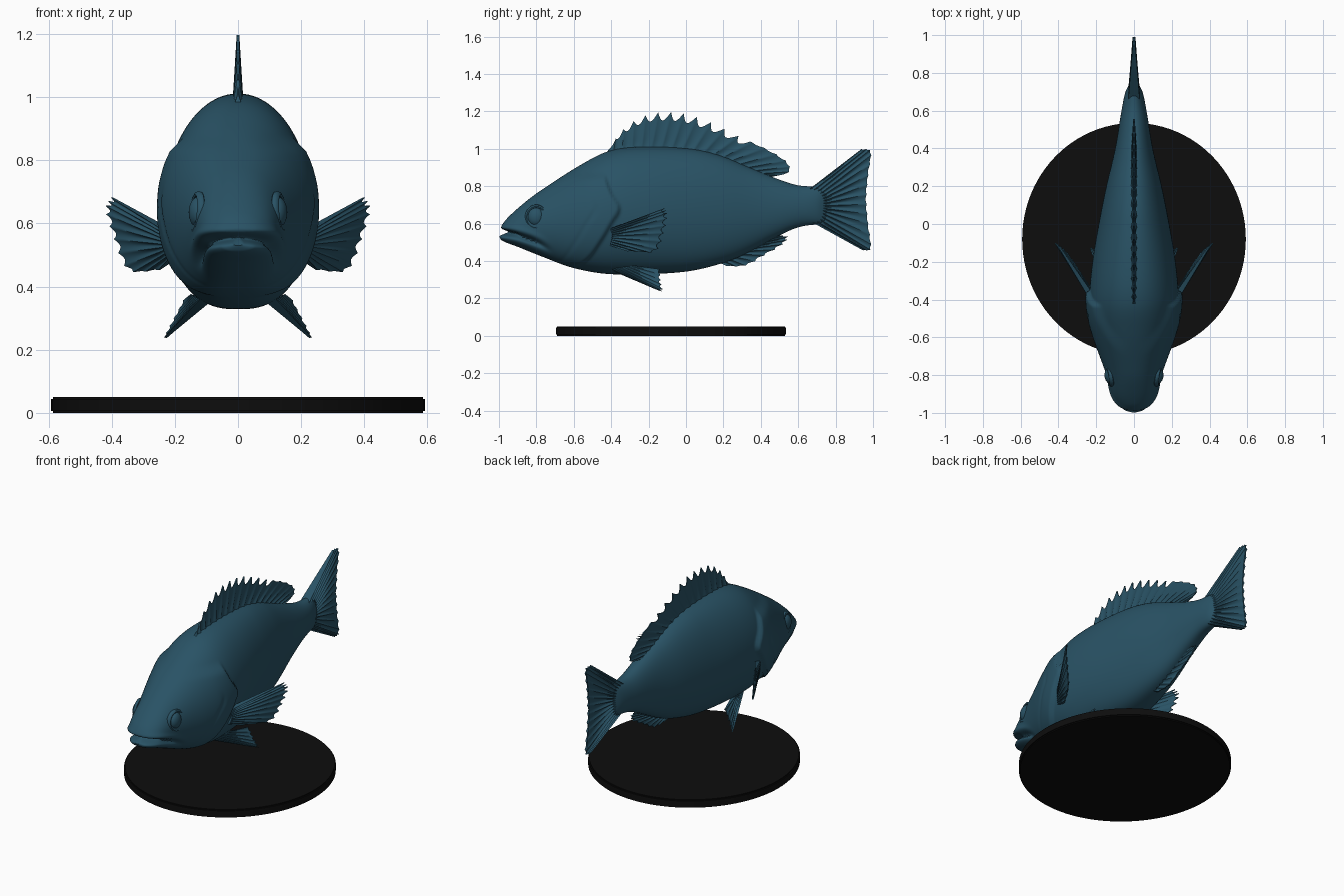
import bpy, bmesh, math
from mathutils import Vector

if "Cube" in bpy.data.objects:
    bpy.data.objects.remove(bpy.data.objects["Cube"], do_unlink=True)


def material(name, rgb):
    m = bpy.data.materials.new(name)
    m.use_nodes = True
    m.diffuse_color = (*rgb, 1)
    bsdf = m.node_tree.nodes["Principled BSDF"]
    bsdf.inputs["Base Color"].default_value = (*rgb, 1)
    bsdf.inputs["Roughness"].default_value = 0.6
    return m


TEAL = material("deep teal", (0.022, 0.085, 0.13))
BLACK = material("black", (0.004, 0.004, 0.004))


def finish(name, bm, mat, angle=40):
    bmesh.ops.recalc_face_normals(bm, faces=bm.faces)
    me = bpy.data.meshes.new(name)
    bm.to_mesh(me)
    bm.free()
    me.materials.append(mat)
    ob = bpy.data.objects.new(name, me)
    bpy.context.collection.objects.link(ob)
    bpy.ops.object.select_all(action='DESELECT')
    ob.select_set(True)
    bpy.context.view_layer.objects.active = ob
    bpy.ops.object.shade_smooth_by_angle(angle=math.radians(angle))
    return ob


def curve(pts, t):
    """Smooth interpolation through (t, value) pairs."""
    if t <= pts[0][0]:
        return pts[0][1]
    if t >= pts[-1][0]:
        return pts[-1][1]
    i = max(k for k in range(len(pts) - 1) if pts[k][0] <= t)

    def slope(k):
        a, b = pts[max(k - 1, 0)], pts[min(k + 1, len(pts) - 1)]
        return (b[1] - a[1]) / (b[0] - a[0])
    (t0, v0), (t1, v1) = pts[i], pts[i + 1]
    d = t1 - t0
    s = (t - t0) / d
    return (v0 * (1 + 2 * s) * (1 - s) ** 2 + v1 * s * s * (3 - 2 * s)
            + d * (slope(i) * s * (1 - s) ** 2 - slope(i + 1) * s * s * (1 - s)))


def ramp(t):
    t = min(max(t, 0), 1)
    return t * t * (3 - 2 * t)


def bump(t):
    return math.exp(-t * t)


def loft(bm, rings):
    """Skin a list of closed rings and cap both ends."""
    vs = [[bm.verts.new(p) for p in ring] for ring in rings]
    n = len(vs[0])
    for a, b in zip(vs, vs[1:]):
        for j in range(n):
            bm.faces.new((a[j], a[(j + 1) % n], b[(j + 1) % n], b[j]))
    bm.faces.new(vs[0])
    bm.faces.new(vs[-1])


# Body profiles along the length
BACK = [(-1, .555), (-.985, .59), (-.95, .635), (-.86, .715), (-.78, .775), (-.57, .91),
        (-.42, .985), (-.25, 1.01), (.02, 1.0), (.18, .965), (.34, .9), (.5, .835),
        (.61, .803), (.75, .8)]
BELLY = [(-1, .53), (-.985, .51), (-.9, .476), (-.76, .42), (-.62, .368), (-.46, .335),
         (-.3, .328), (-.03, .34), (.13, .37), (.29, .425), (.5, .537), (.61, .583), (.75, .6)]
WIDTH = [(-1, .02), (-.985, .055), (-.95, .092), (-.9, .118), (-.8, .145), (-.7, .175),
         (-.6, .203), (-.5, .225), (-.38, .235), (-.2, .22), (0, .187), (.2, .147),
         (.4, .1), (.6, .066), (.7, .045), (.75, .02)]
MOUTH = [(-1, .555), (-.9, .535), (-.8, .5), (-.7, .445)]
GILL = [(.34, -.66), (.4, -.54), (.5, -.46), (.6, -.4), (.68, -.355), (.76, -.4), (.84, -.43)]


def sculpt(x, y, z):
    """Press in the mouth, swell the lips and raise the gill covers."""
    dz = z - curve(MOUTH, y)
    front = ramp((-.7 - y) / .14)
    slit = bump(dz / .014) * front
    lip = (bump((dz - .032) / .018) + bump((dz + .036) / .02)) * front
    cover = ramp((curve(GILL, z) - y) / .022 + .5) * ramp((y + .85) / .4)
    cover *= ramp((.88 - z) / .06) * ramp((z - .34) / .06)
    cheek = bump((y - curve(GILL, z) + .13) / .014) * ramp((.74 - z) / .1)
    side = min(abs(x) / .05, 1) * math.copysign(1, x)
    x += side * (.022 * cover + .008 * lip - .03 * slit - .005 * cheek * cover)
    return Vector((x, y + .05 * slit * ramp((-.85 - y) / .12), z))


bm = bmesh.new()
rings, STEPS, SEG = [], 190, 112
for i in range(STEPS + 1):
    y = -1 + 1.75 * (i / STEPS) ** 1.35
    top, low, w = curve(BACK, y), curve(BELLY, y), curve(WIDTH, y)
    mid = low + .47 * (top - low)
    ring = []
    for j in range(SEG):
        a = 2 * math.pi * (j + .5) / SEG
        c, s = math.cos(a), math.sin(a)
        x = w * math.copysign(abs(c) ** (.95 if s > 0 else .78), c)
        ring.append(sculpt(x, y, mid + s * ((top - mid) if s > 0 else (mid - low))))
    rings.append(ring)
loft(bm, rings)
finish("body", bm, TEAL, 60)


def along(pts, u):
    """Point at fraction u of an evenly spaced smooth path."""
    n = len(pts) - 1
    return Vector([curve([(k / n, p[c]) for k, p in enumerate(pts)], u) for c in range(3)])


def fin(name, roots, tips, rays, thick, notch, side=1, soft=1.0):
    """Ribbed fin: rays run from the root path to the tip path, webbing dips between."""
    roots = [Vector((p[0] * side, p[1], p[2])) for p in roots]
    tips = [Vector((p[0] * side, p[1], p[2])) for p in tips]
    across = (tips[-1] - roots[0]).cross(tips[0] - roots[-1]).normalized()
    bm, rings, cols, rows = bmesh.new(), [], rays * 8, 8
    for i in range(cols + 1):
        u = i / cols
        gap = abs(math.sin(math.pi * u * rays))
        a, b = along(roots, u), along(tips, u)
        b = b.lerp(a, notch * gap * (1 if u < soft else .15))
        loop = []
        for sgn, order in ((1, range(rows + 1)), (-1, range(rows, -1, -1))):
            for k in order:
                v = k / rows
                t = thick * (1 - .75 * v) * (1 - .6 * gap * min(1, v * 3 + .2))
                loop.append(a.lerp(b, v) + across * sgn * t)
        rings.append(loop)
    loft(bm, rings)
    finish(name, bm, TEAL, 50)


# Fins on the centre line
fin("dorsal_fin",
    [(0, -.44, .96), (0, -.25, .99), (0, -.05, .98), (0, .15, .95), (0, .3, .89), (0, .44, .84)],
    [(0, -.41, 1.0), (0, -.34, 1.1), (0, -.23, 1.175), (0, -.1, 1.197), (0, .03, 1.18),
     (0, .17, 1.125), (0, .31, 1.055), (0, .44, .995), (0, .54, .93), (0, .55, .875),
     (0, .46, .85)],
    19, .017, .22, soft=.62)
fin("tail_fin",
    [(0, .66, .785), (0, .71, .74), (0, .72, .7), (0, .71, .66), (0, .66, .615)],
    [(0, .94, 1.0), (0, .99, .985), (0, .975, .86), (0, .965, .73), (0, .975, .6),
     (0, .99, .47), (0, .95, .455)],
    15, .03, .02)
fin("anal_fin",
    [(0, .16, .40), (0, .25, .43), (0, .34, .475), (0, .43, .52)],
    [(0, .22, .372), (0, .32, .375), (0, .42, .43), (0, .52, .49), (0, .545, .53),
     (0, .48, .54)],
    10, .02, .1)

# Paired fins and eyes
for side, label in ((1, "left"), (-1, "right")):
    fin(label + "_pectoral_fin",
        [(.215, -.40, .575), (.222, -.39, .55), (.222, -.39, .52), (.21, -.40, .485)],
        [(.4, -.115, .682), (.417, -.1, .645), (.39, -.12, .55), (.345, -.165, .452),
         (.25, -.31, .452)],
        10, .016, .07, side)
    fin(label + "_pelvic_fin",
        [(.105, -.4, .355), (.12, -.34, .36), (.135, -.27, .37)],
        [(.222, -.15, .245), (.23, -.125, .24), (.205, -.135, .29), (.17, -.14, .355)],
        7, .016, .06, side)

    # Eyeball with a raised lid ring
    bm = bmesh.new()
    bmesh.ops.create_uvsphere(bm, u_segments=32, v_segments=20, radius=.046)
    for v in bm.verts:
        v.co = Vector((side * (.123 + v.co.x * .72), -.8 + v.co.y, .635 + v.co.z * 1.1))
    finish(label + "_eye", bm, TEAL)
    bm = bmesh.new()
    rings = []
    for i in range(41):
        a = 2 * math.pi * i / 40
        ring = []
        for j in range(8):
            b = 2 * math.pi * j / 8
            r = .052 + .009 * math.cos(b)
            y = r * math.cos(a)
            x = .13 + .22 * y - .1 * r * math.sin(a) + .012 * math.sin(b)
            ring.append((side * x, -.8 + y, .635 + 1.1 * r * math.sin(a)))
        rings.append(ring)
    loft(bm, rings)
    finish(label + "_eyelid", bm, TEAL)

# Display base
bm = bmesh.new()
bmesh.ops.create_cone(bm, cap_ends=True, segments=96, radius1=1, radius2=1, depth=.05)
for v in bm.verts:
    v.co = Vector((v.co.x * .592, v.co.y * .615 - .08, v.co.z + .025))
rims = [e for e in bm.edges if abs(e.verts[0].co.z - e.verts[1].co.z) < .001]
bmesh.ops.bevel(bm, geom=rims, offset=.006, segments=2, affect='EDGES')
finish("display_base", bm, BLACK)
